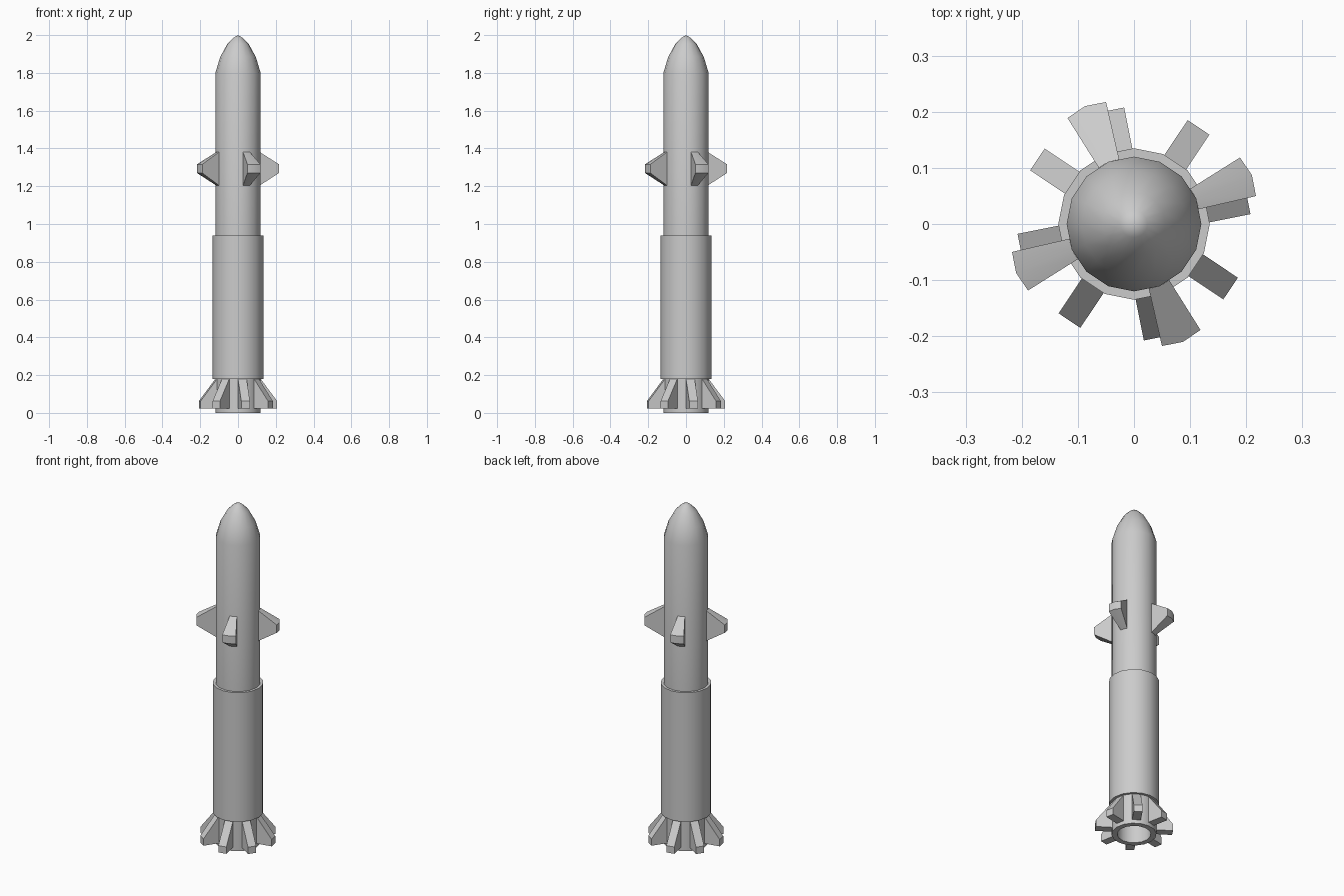
import bpy, bmesh
from math import sin, cos, radians, tau

if "Cube" in bpy.data.objects:
    bpy.data.objects.remove(bpy.data.objects["Cube"])

SIDES = 16


def finish(name, bm, smooth=True):
    bmesh.ops.recalc_face_normals(bm, faces=bm.faces)
    mesh = bpy.data.meshes.new(name)
    bm.to_mesh(mesh)
    bm.free()
    obj = bpy.data.objects.new(name, mesh)
    bpy.context.collection.objects.link(obj)
    if smooth:
        bpy.ops.object.select_all(action='DESELECT')
        bpy.context.view_layer.objects.active = obj
        obj.select_set(True)
        bpy.ops.object.shade_smooth_by_angle(angle=radians(35))
    return obj


def lathe(name, profile):
    """Revolve (radius, z) points; radius 0 becomes a single pole."""
    bm = bmesh.new()
    rings = []
    for r, z in profile:
        n = SIDES if r else 1
        rings.append([bm.verts.new((r * cos(tau * i / SIDES), r * sin(tau * i / SIDES), z))
                      for i in range(n)])
    for a, b in zip(rings, rings[1:]):
        for i in range(SIDES):
            j = (i + 1) % SIDES
            quad = [a[i % len(a)], a[j % len(a)], b[j % len(b)], b[i % len(b)]]
            bm.faces.new(list(dict.fromkeys(quad)))
    return finish(name, bm)


def fin(name, base, tip, angle):
    """Loft a base outline to a tip outline; base and tip are
    (plan points [(x, y)], z bottom, z top)."""
    bm = bmesh.new()
    c, s = cos(angle), sin(angle)
    rows = [[bm.verts.new((x * c - y * s, x * s + y * c, z)) for x, y in pts]
            for pts, z0, z1 in (base, tip) for z in (z0, z1)]
    b0, b1, t0, t1 = rows
    n = len(b0)
    for lo, hi in ((b0, t0), (t0, t1), (t1, b1)):
        for i in range(n - 1):
            bm.faces.new((lo[i], lo[i + 1], hi[i + 1], hi[i]))
    for i in (0, n - 1):
        bm.faces.new((b0[i], t0[i], t1[i], b1[i]))
    return finish(name, bm)


# Fuselage: hollow nozzle, tail, wide sleeve, upper body and nose
lathe("fuselage", [
    (0, 0.12), (0.09, 0.12), (0.09, 0), (0.12, 0), (0.12, 0.18),
    (0.135, 0.18), (0.135, 0.94), (0.12, 0.94), (0.12, 1.80),
    (0.094, 1.885), (0.056, 1.954), (0.024, 1.986), (0, 2.0)])

# Four flared steering fins, each straddling one corner of the body
H = radians(9.6)


def sector(corner, side):
    return [(side * cos(H), -side * sin(H)), (corner, 0), (side * cos(H), side * sin(H))]


for k in range(4):
    fin(f"steering_fin_{k + 1}", (sector(0.12, 0.118), 1.204, 1.381),
        (sector(0.2275, 0.223), 1.27, 1.316), radians(22.5 + 90 * k))

# Eight tail fins, one on every second face of the tail
W = 0.0233
for k in range(8):
    fin(f"tail_fin_{k + 1}", ([(0.1177, -W), (0.1177, W)], 0.022, 0.18),
        ([(0.207, -W), (0.207, W)], 0.022, 0.062), radians(11.25 + 45 * k))
